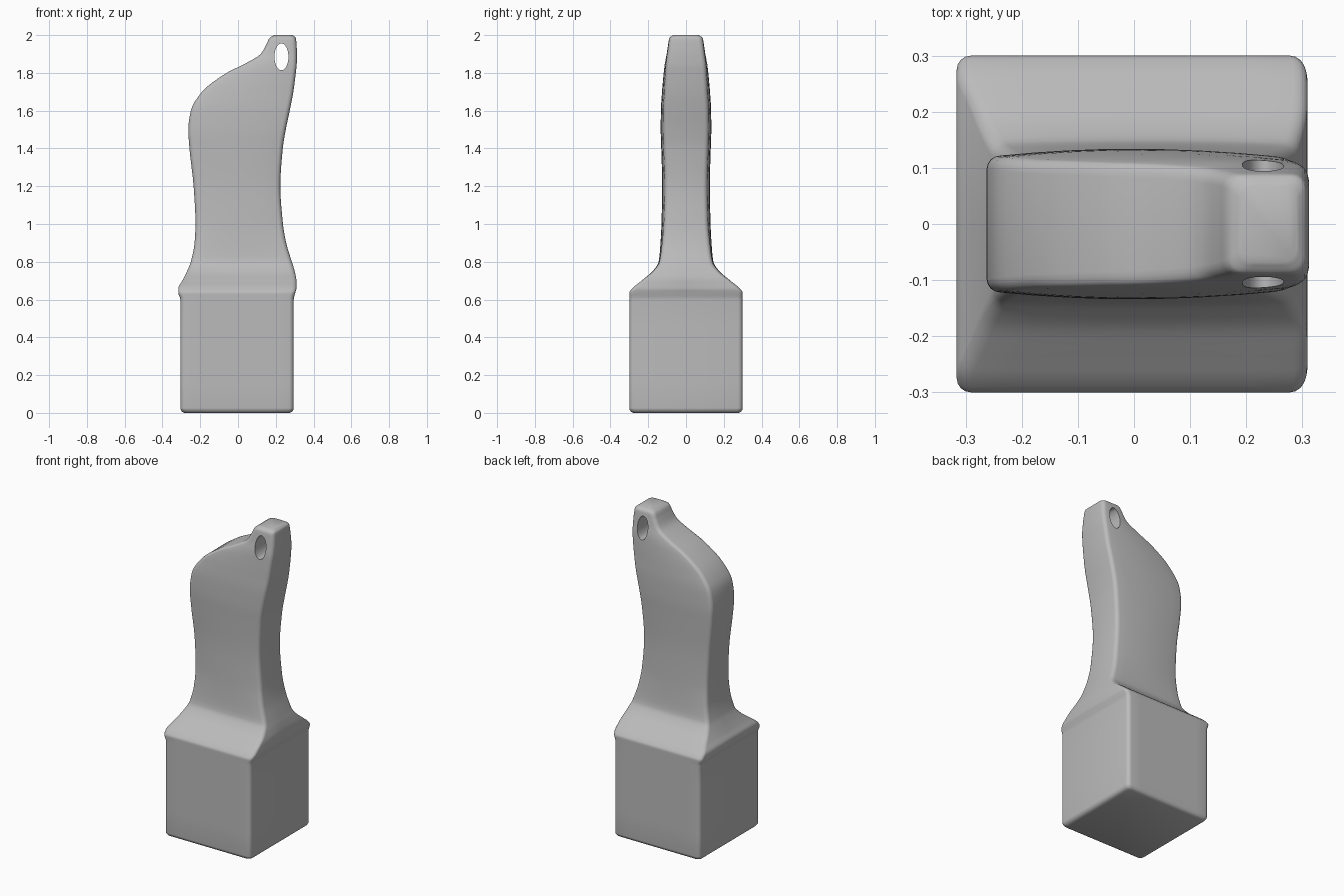
import bpy
import bmesh
import math

default = bpy.data.objects.get("Cube")
if default:
    bpy.data.objects.remove(default, do_unlink=True)

# Outline stations: height, low-x edge, high-x edge, half depth
STATIONS = [
    (0, -.285, .275, .28), (.007, -.297, .287, .292), (.025, -.305, .295, .3),
    (.6, -.305, .295, .3), (.635, -.316, .303, .3), (.66, -.316, .309, .283),
    (.7, -.295, .309, .235), (.75, -.27, .3, .177), (.8, -.25, .285, .145),
    (.9, -.23, .255, .135), (1, -.225, .238, .13), (1.2, -.235, .224, .126),
    (1.4, -.257, .237, .131), (1.5, -.263, .253, .134), (1.6, -.25, .274, .133),
    (1.7, -.19, .293, .127), (1.8, -.06, .306, .118), (1.85, .04, .311, .112),
    (1.9, .12, .312, .103), (1.95, .15, .31, .095), (1.985, .167, .306, .088),
    (2, .19, .29, .068),
]
STEPS = 4
CORNER = .025


def slopes(values, heights):
    """Overshoot-free slopes through the stations."""
    sec = [(b - a) / (q - p) for a, b, p, q in
           zip(values, values[1:], heights, heights[1:])]
    inner = [2 * a * b / (a + b) if a * b > 0 else 0 for a, b in zip(sec, sec[1:])]
    return [sec[0]] + inner + [sec[-1]]


def smooth_stations():
    heights, *columns = zip(*STATIONS)
    tangents = [slopes(col, heights) for col in columns]
    for i in range(len(heights) - 1):
        span = heights[i + 1] - heights[i]
        for k in range(STEPS):
            t = k / STEPS
            s = t * t * (3 - 2 * t)
            row = [col[i] * (1 - s) + col[i + 1] * s
                   + span * (t * (1 - t) ** 2 * m[i] - t * t * (1 - t) * m[i + 1])
                   for col, m in zip(columns, tangents)]
            yield [heights[i] + span * t] + row
    yield list(STATIONS[-1])


def section(z, low, high, depth):
    """Rounded rectangle with gently crowned front and back."""
    crown = .012 * min(1, max(0, (z - .7) / .3)) * min(1, (2 - z) / .3)
    mid, half = (low + high) / 2, (high - low) / 2
    flat = half - CORNER
    edge = depth - crown
    side = [(half, 0)]
    for k in range(5):
        a = math.pi / 2 * k / 4
        side.append((flat + CORNER * math.cos(a), edge - CORNER + CORNER * math.sin(a)))
    for k in range(1, 8):
        t = 1 - k / 4
        side.append((flat * t, edge + crown * (1 - t * t)))
    for k in range(5):
        a = math.pi / 2 * (1 + k / 4)
        side.append((-flat + CORNER * math.cos(a), edge - CORNER + CORNER * math.sin(a)))
    side.append((-half, 0))
    ring = side + [(x, -y) for x, y in reversed(side[1:-1])]
    return [(mid + x, y, z) for x, y in ring]


# Body: square block flowing into the curved grip
bm = bmesh.new()
rings = [[bm.verts.new(p) for p in section(*row)] for row in smooth_stations()]
for lower, upper in zip(rings, rings[1:]):
    for i in range(len(lower)):
        j = (i + 1) % len(lower)
        bm.faces.new((lower[i], lower[j], upper[j], upper[i]))
bm.faces.new(list(reversed(rings[0])))
bm.faces.new(rings[-1])
bmesh.ops.recalc_face_normals(bm, faces=bm.faces)
mesh = bpy.data.meshes.new("handle_body")
bm.to_mesh(mesh)
bm.free()
body = bpy.data.objects.new("handle_body", mesh)
bpy.context.collection.objects.link(body)

# Oval hanging hole
bpy.ops.mesh.primitive_cylinder_add(vertices=48, radius=1, depth=1,
                                    location=(.23, 0, 1.885),
                                    rotation=(math.pi / 2, 0, 0))
cutter = bpy.context.object
cutter.name = "hole_cutter"
cutter.scale = (.037, .071, 1)
cutter.hide_render = True
cut = body.modifiers.new("hanging_hole", 'BOOLEAN')
cut.operation = 'DIFFERENCE'
cut.solver = 'EXACT'
cut.object = cutter
bpy.ops.object.select_all(action='DESELECT')
body.select_set(True)
bpy.context.view_layer.objects.active = body
bpy.ops.object.modifier_apply(modifier=cut.name)
bpy.data.objects.remove(cutter, do_unlink=True)

# Plain grey finish
grey = bpy.data.materials.new("plain_grey")
grey.use_nodes = True
colour = (.5, .5, .5, 1)
grey.diffuse_color = colour
grey.node_tree.nodes["Principled BSDF"].inputs["Base Color"].default_value = colour
body.data.materials.clear()
body.data.materials.append(grey)
bpy.ops.object.shade_smooth_by_angle(angle=math.radians(40))
